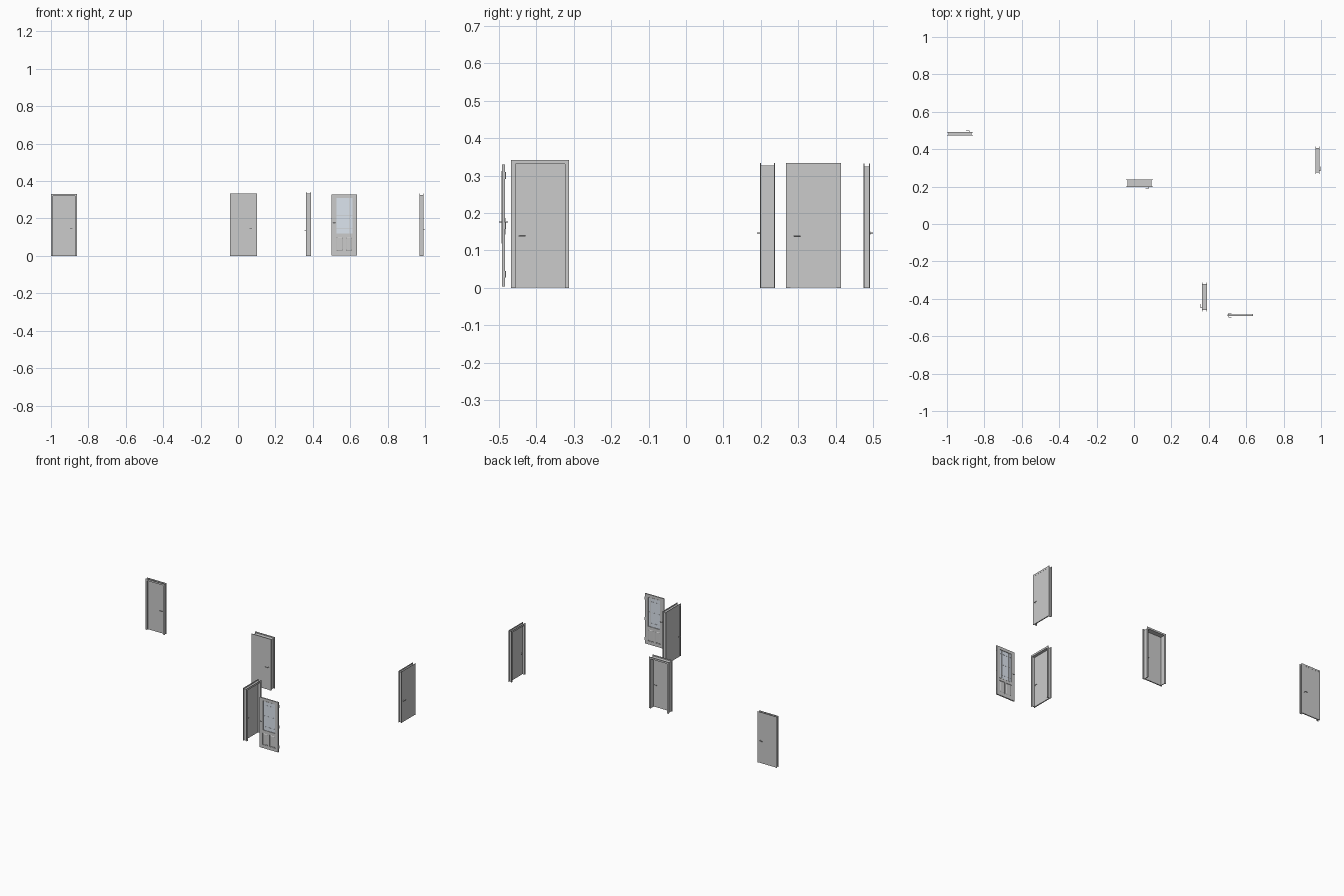
import bpy, bmesh
from math import pi, radians
from mathutils import Matrix, Vector

if "Cube" in bpy.data.objects:
    bpy.data.objects.remove(bpy.data.objects["Cube"])


def finish(name, bm, place, color=None, smooth=False):
    bmesh.ops.recalc_face_normals(bm, faces=bm.faces)
    mesh = bpy.data.meshes.new(name)
    bm.to_mesh(mesh)
    bm.free()
    ob = bpy.data.objects.new(name, mesh)
    bpy.context.collection.objects.link(ob)
    ob.matrix_world = place
    if smooth:
        mesh.shade_smooth()
        bpy.context.view_layer.objects.active = ob
        ob.select_set(True)
        bpy.ops.object.shade_smooth_by_angle()
        ob.select_set(False)
    if color:
        mat = bpy.data.materials.new(name)
        mat.diffuse_color = color
        mat.use_nodes = True
        mat.node_tree.nodes["Principled BSDF"].inputs["Base Color"].default_value = mat.diffuse_color
        mesh.materials.append(mat)
    return ob


def add_box(bm, x0, x1, y0, y1, z0, z1):
    m = Matrix.Translation(((x0 + x1) / 2, (y0 + y1) / 2, (z0 + z1) / 2))
    m = m @ Matrix.Diagonal((x1 - x0, y1 - y0, z1 - z0, 1))
    bmesh.ops.create_cube(bm, size=1, matrix=m)


def add_rod(bm, p, q, r, sides=16):
    p, q = Vector(p), Vector(q)
    d = q - p
    m = Matrix.Translation((p + q) / 2) @ d.to_track_quat('Z', 'Y').to_matrix().to_4x4()
    bmesh.ops.create_cone(bm, cap_ends=True, segments=sides, radius1=r, radius2=r,
                          depth=d.length, matrix=m)


def boxes(name, dims, place, color=None):
    bm = bmesh.new()
    for d in dims:
        add_box(bm, *d)
    return finish(name, bm, place, color)


def portal(name, w, h, band, y0, y1, place):
    # upside-down U outline, extruded in depth
    a, b = w / 2, w / 2 - band
    pts = [(-a, 0), (-a, h), (a, h), (a, 0), (b, 0), (b, h - band), (-b, h - band), (-b, 0)]
    bm = bmesh.new()
    face = bm.faces.new([bm.verts.new((x, y0, z)) for x, z in pts])
    ext = bmesh.ops.extrude_face_region(bm, geom=[face])
    bmesh.ops.translate(bm, vec=(0, y1 - y0, 0),
                        verts=[v for v in ext['geom'] if isinstance(v, bmesh.types.BMVert)])
    finish(name, bm, place)


def lever(name, x, z, face_y, side, reach, direction, length, place, rose=True):
    # rose, neck and lever bar on one face of a leaf
    bm = bmesh.new()
    end = face_y + side * reach
    bar = end - side * 0.0014
    if rose:
        add_rod(bm, (x, face_y, z), (x, face_y + side * 0.0015, z), 0.004, 24)
    add_rod(bm, (x, face_y, z), (x, end, z), 0.0014)
    add_rod(bm, (x, bar, z), (x + direction * length, bar, z), 0.0014)
    finish(name, bm, place, smooth=True)


def framed_door(label, cx, cy, turn, w, h, d, hand, handle_z):
    place = Matrix.Translation((cx, cy, 0)) @ Matrix.Rotation(radians(turn), 4, 'Z')
    band, trim = 0.0115, 0.0027
    f, b = -d / 2, d / 2
    portal(label + "_front_casing", w, h, band, f, f + trim, place)
    portal(label + "_back_casing", w, h, band, b - trim, b, place)
    portal(label + "_jamb", w - 0.015, h - 0.0075, 0.004, f + trim, b - trim, place)
    # leaf sits nearly flush with the front casing
    lf, lb = f + 0.0008, f + 0.0078
    e = w / 2 - band
    boxes(label + "_leaf", [(-e, e, lf, lb, 0.0005, h - band)], place)
    hx = hand * (w / 2 - 0.021)
    lever(label + "_front_handle", hx, handle_z, lf, -1, 0.0088, -hand, 0.018, place)
    lever(label + "_back_handle", hx, handle_z, lb, 1, 0.0088, -hand, 0.018, place)


# Four flush doors in their frames
framed_door("left_door", -0.93, 0.483, 180, 0.14, 0.332, 0.018, -1, 0.147)
framed_door("middle_door", 0.029, 0.218, 0, 0.143, 0.334, 0.04, 1, 0.147)
framed_door("near_side_door", 0.377, -0.39, -90, 0.155, 0.342, 0.026, 1, 0.138)
framed_door("right_door", 0.981, 0.341, 90, 0.147, 0.334, 0.022, -1, 0.139)

# Glazed door leaf: stiles and rails
G = Matrix.Translation((0.567, -0.488, 0))
x0, x1, t = -0.068, 0.068, 0.004
gx0, gx1, gz0, gz1 = -0.044, 0.047, 0.118, 0.312
pz0, pz1 = 0.025, 0.102
boxes("glazed_door_leaf", [
    (x0, gx0, -t, t, 0.003, 0.329), (gx1, x1, -t, t, 0.003, 0.329),
    (gx0, gx1, -t, t, gz1, 0.329), (gx0, gx1, -t, t, pz1, gz0),
    (gx0, gx1, -t, t, 0.003, pz0), (-0.004, 0.006, -t, t, pz0, pz1)], G)

# Glass, beads and thin glazing bars
boxes("glass_pane", [(gx0, gx1, -0.001, 0.001, gz0, gz1)], G, (0.72, 0.78, 0.86, 1))
k = 0.003
boxes("glass_bead", [
    (gx0, gx0 + k, -t - 0.0008, t + 0.0008, gz0, gz1),
    (gx1 - k, gx1, -t - 0.0008, t + 0.0008, gz0, gz1),
    (gx0 + k, gx1 - k, -t - 0.0008, t + 0.0008, gz0, gz0 + k),
    (gx0 + k, gx1 - k, -t - 0.0008, t + 0.0008, gz1 - k, gz1)], G)
bars = [(x - 0.0005, x + 0.0005, -0.0018, 0.0018, gz0, gz1) for x in (-0.025, 0.028)]
bars += [(gx0, gx1, -0.0018, 0.0018, z - 0.0005, z + 0.0005) for z in (0.145, 0.215, 0.285)]
boxes("glazing_bars", bars, G)

# Two lower panels with bevelled raised fields on both faces
for n, (a, b) in enumerate([(gx0, -0.004), (0.006, gx1)]):
    bm = bmesh.new()
    add_box(bm, a, b, -0.0015, 0.0015, pz0, pz1)
    bm.normal_update()
    faces = [f for f in bm.faces if abs(f.normal.y) > 0.9]
    bmesh.ops.inset_individual(bm, faces=faces, thickness=0.005)
    bmesh.ops.inset_individual(bm, faces=faces, thickness=0.004, depth=0.0018)
    finish("lower_panel_%d" % (n + 1), bm, G)

# Handles with back plates on both faces
for side, label in ((-1, "front"), (1, "back")):
    ya, yb = sorted((side * t, side * (t + 0.0012)))
    boxes(label + "_handle_plate", [(-0.064, -0.057, ya, yb, 0.143, 0.186)], G)
    lever("glazed_" + label + "_handle", -0.0605, 0.176, side * t, side, 0.008, 1, 0.015, G, False)

# Hinges on the right edge
for n, z in enumerate((0.036, 0.166, 0.30)):
    bm = bmesh.new()
    add_rod(bm, (0.0682, 0.0052, z - 0.009), (0.0682, 0.0052, z + 0.009), 0.0013, 12)
    add_box(bm, 0.068, 0.0687, -0.003, 0.0052, z - 0.008, z + 0.008)
    finish("hinge_%d" % (n + 1), bm, G, smooth=True)
